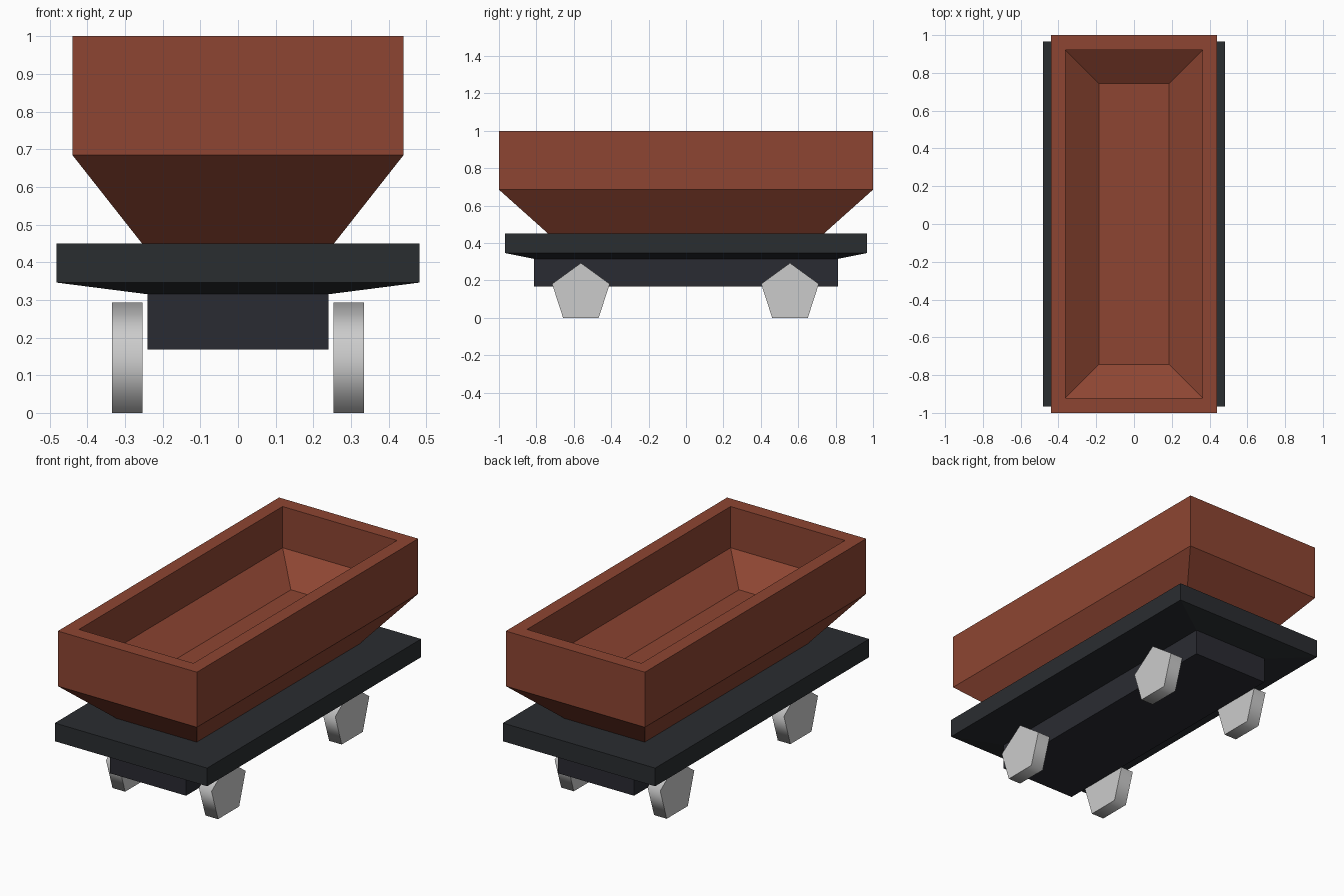
import bpy, bmesh, math
from mathutils import Matrix

if "Cube" in bpy.data.objects:
    bpy.data.objects.remove(bpy.data.objects["Cube"])


def material(name, rgb):
    m = bpy.data.materials.new(name)
    m.diffuse_color = (*rgb, 1)
    m.use_nodes = True
    m.node_tree.nodes["Principled BSDF"].inputs["Base Color"].default_value = m.diffuse_color
    return m


def finish(name, bm, mat=None):
    bmesh.ops.recalc_face_normals(bm, faces=bm.faces)
    me = bpy.data.meshes.new(name)
    bm.to_mesh(me)
    bm.free()
    ob = bpy.data.objects.new(name, me)
    bpy.context.collection.objects.link(ob)
    if mat:
        me.materials.append(mat)
    return ob


def loft(name, rings, mat):
    """Skin a stack of rectangles (half x, half y, z) and cap both ends."""
    bm = bmesh.new()
    loops = [[bm.verts.new((sx * x, sy * y, z))
              for sx, sy in ((-1, -1), (1, -1), (1, 1), (-1, 1))]
             for x, y, z in rings]
    for a, b in zip(loops, loops[1:]):
        for i in range(4):
            j = (i + 1) % 4
            bm.faces.new((a[i], a[j], b[j], b[i]))
    bm.faces.new(loops[0])
    bm.faces.new(loops[-1])
    return finish(name, bm, mat)


rust = material("rust_brown", (0.27, 0.06, 0.032))
dark = material("dark_metal", (0.023, 0.026, 0.030))
darker = material("chassis_metal", (0.023, 0.024, 0.032))

# Hollow tub: up the outside, over the rim, down to the inner floor
loft("tub", [(0.255, 0.737, 0.45), (0.44, 1.0, 0.685), (0.44, 1.0, 1.0),
             (0.362, 0.92, 1.0), (0.362, 0.92, 0.764), (0.186, 0.744, 0.638)], rust)

# Flat deck with a shallow sloped underside
loft("deck", [(0.24, 0.812, 0.315), (0.482, 0.967, 0.346), (0.482, 0.967, 0.45)], dark)

# Chassis block under the deck
loft("chassis", [(0.24, 0.812, 0.168), (0.24, 0.812, 0.315)], darker)

# Five-sided wheels, one point up
R = 0.162
for end, y in (("front", -0.562), ("back", 0.556)):
    for side, x in (("left", -0.294), ("right", 0.294)):
        bm = bmesh.new()
        rims = [[bm.verts.new((x + dx, y + R * math.sin(k * math.tau / 5),
                               R * math.cos(math.pi / 5) + R * math.cos(k * math.tau / 5)))
                 for k in range(5)] for dx in (-0.04, 0.04)]
        for rim in rims:
            bm.faces.new(rim)
        for k in range(5):
            n = (k + 1) % 5
            bm.faces.new((rims[0][k], rims[0][n], rims[1][n], rims[1][k]))
        wheel = finish(f"{end}_{side}_wheel", bm)
        # Smooth tread, sharp rim edges
        bpy.ops.object.select_all(action='DESELECT')
        wheel.select_set(True)
        bpy.context.view_layer.objects.active = wheel
        bpy.ops.object.shade_smooth_by_angle(angle=math.radians(80))
